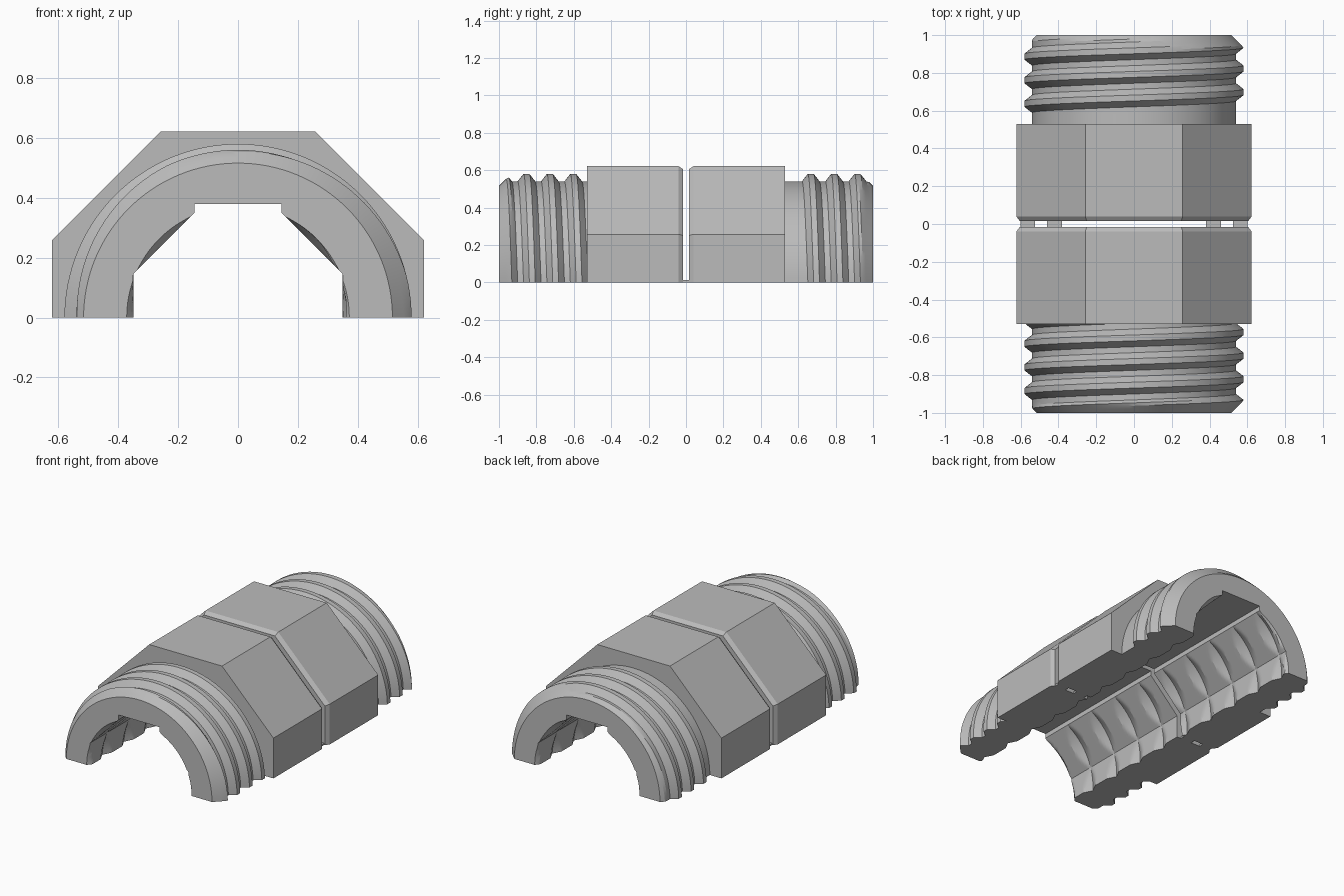
import bpy, bmesh, math

if "Cube" in bpy.data.objects:
    bpy.data.objects.remove(bpy.data.objects["Cube"], do_unlink=True)

COLS = 64            # steps around the half circle
ROWS = 50            # rows along each part
PITCH, BORE_PITCH = 0.125, 0.22
ROOT, CREST = 0.54, 0.58

grey = bpy.data.materials.new("plain_grey")
grey.use_nodes = True
grey.diffuse_color = (0.5, 0.5, 0.5, 1)
grey.node_tree.nodes["Principled BSDF"].inputs["Base Color"].default_value = (0.5, 0.5, 0.5, 1)


def clamp(v, lo, hi):
    return max(lo, min(hi, v))


def wrap(v, period):
    """Distance to the nearest multiple of the period."""
    v %= period
    return min(v, period - v)


def octagon(theta, apothem):
    quarter = math.pi / 4
    return apothem / math.cos(theta - quarter * round(theta / quarter))


def polar(r, theta, y):
    return (r * math.cos(theta), y, r * math.sin(theta))


def lead(theta, pitch):
    """Helical advance along y, zero at the top."""
    return pitch * (math.pi / 2 - theta) / (2 * math.pi)


def finish(bm, name):
    bmesh.ops.remove_doubles(bm, verts=bm.verts, dist=1e-5)
    bmesh.ops.recalc_face_normals(bm, faces=bm.faces)
    mesh = bpy.data.meshes.new(name)
    bm.to_mesh(mesh)
    bm.free()
    mesh.materials.append(grey)
    ob = bpy.data.objects.new(name, mesh)
    bpy.context.collection.objects.link(ob)
    bpy.ops.object.select_all(action='DESELECT')
    ob.select_set(True)
    bpy.context.view_layer.objects.active = ob
    bpy.ops.object.shade_smooth_by_angle(angle=math.radians(20))
    return ob


def bore_point(row, col, y0, y1):
    """Octagonal bore bitten by a helical groove, with a flat slot on top."""
    theta = math.pi * col / COLS
    step = BORE_PITCH / 16
    start = math.floor((y0 - BORE_PITCH / 4 + 1) / step) - 1
    shift = lead(theta, BORE_PITCH)
    y = clamp(-1 + (start + row) * step + shift, y0, y1)
    if row == ROWS - 1:
        y = y1
    lower, upper = COLS * 3 // 8, COLS * 5 // 8
    if lower < col < upper:
        x = 0.38 / math.tan(theta)
        if col == lower + 1:
            x = 0.145
        if col == upper - 1:
            x = -0.145
        return (x, y, 0.38)
    groove = 0.378 - 0.5 * wrap(y - shift + 1, BORE_PITCH)
    mouth = 0.372 - 0.8 * (1 - abs(y))
    return polar(max(octagon(theta, 0.35), groove, mouth), theta, y)


def thread_point(row, col, y0, y1, crest_y):
    """Helical ridge that is chamfered towards the open end."""
    theta = math.pi * col / COLS
    step = PITCH / 8
    start = math.floor((y0 - PITCH / 4 - crest_y) / step) - 1
    shift = lead(theta, PITCH)
    y = clamp(crest_y + (start + row) * step + shift, y0, y1)
    if row == ROWS - 1:
        y = y1
    phase = y - shift
    height = clamp((0.047 - wrap(phase - crest_y, PITCH)) / 0.031, 0, 1)
    if 0 < phase < 0.6:
        height = 0       # thread starts clear of the nut
    r = ROOT + (CREST - ROOT) * height
    return polar(min(r, 0.516 + 1 - abs(y)), theta, y)


def nut_point(row, col, y0, y1):
    """Octagonal outside with a small chamfer beside the gap."""
    theta = math.pi * col / COLS
    y = y0 if row == 0 else y1 if row == ROWS - 1 else math.copysign(0.04, y0)
    return polar(octagon(theta, 0.605 if abs(y) < 0.03 else 0.622), theta, y)


def arch(name, outer, y0, y1):
    """Closed half shell between an outer surface and the bore."""
    bm = bmesh.new()
    cols = range(COLS + 1)
    rings = []
    for row in range(ROWS):
        ring = [bm.verts.new(outer(row, c, y0, y1)) for c in cols]
        ring += [bm.verts.new(bore_point(row, c, y0, y1)) for c in reversed(cols)]
        rings.append(ring)
    n = len(rings[0])
    for a, b in zip(rings, rings[1:]):
        for i in range(n):
            j = (i + 1) % n
            bm.faces.new((a[i], a[j], b[j], b[i]))
    for ring in (rings[0], rings[-1]):
        for i in range(COLS):
            bm.faces.new((ring[i], ring[i + 1], ring[n - 2 - i], ring[n - 1 - i]))
    return finish(bm, name)


# Octagonal nut halves either side of the gap
arch("front_nut", nut_point, -0.53, -0.015)
arch("back_nut", nut_point, 0.015, 0.53)

# Threaded collars
arch("front_threaded_collar", lambda r, c, a, b: thread_point(r, c, a, b, -0.603), -1.0, -0.53)
arch("back_threaded_collar", lambda r, c, a, b: thread_point(r, c, a, b, 0.667), 0.53, 1.0)

# Thin bridges that join the halves across the gap
for side, label in ((1, "left"), (-1, "right")):
    for x0, x1, place in ((0.38, 0.46, "inner"), (0.525, 0.6, "outer")):
        bm = bmesh.new()
        bmesh.ops.create_cube(bm, size=1)
        bmesh.ops.scale(bm, vec=(x1 - x0, 0.03, 0.012), verts=bm.verts)
        bmesh.ops.translate(bm, vec=(side * (x0 + x1) / 2, 0, 0.006), verts=bm.verts)
        finish(bm, label + "_" + place + "_bridge")
